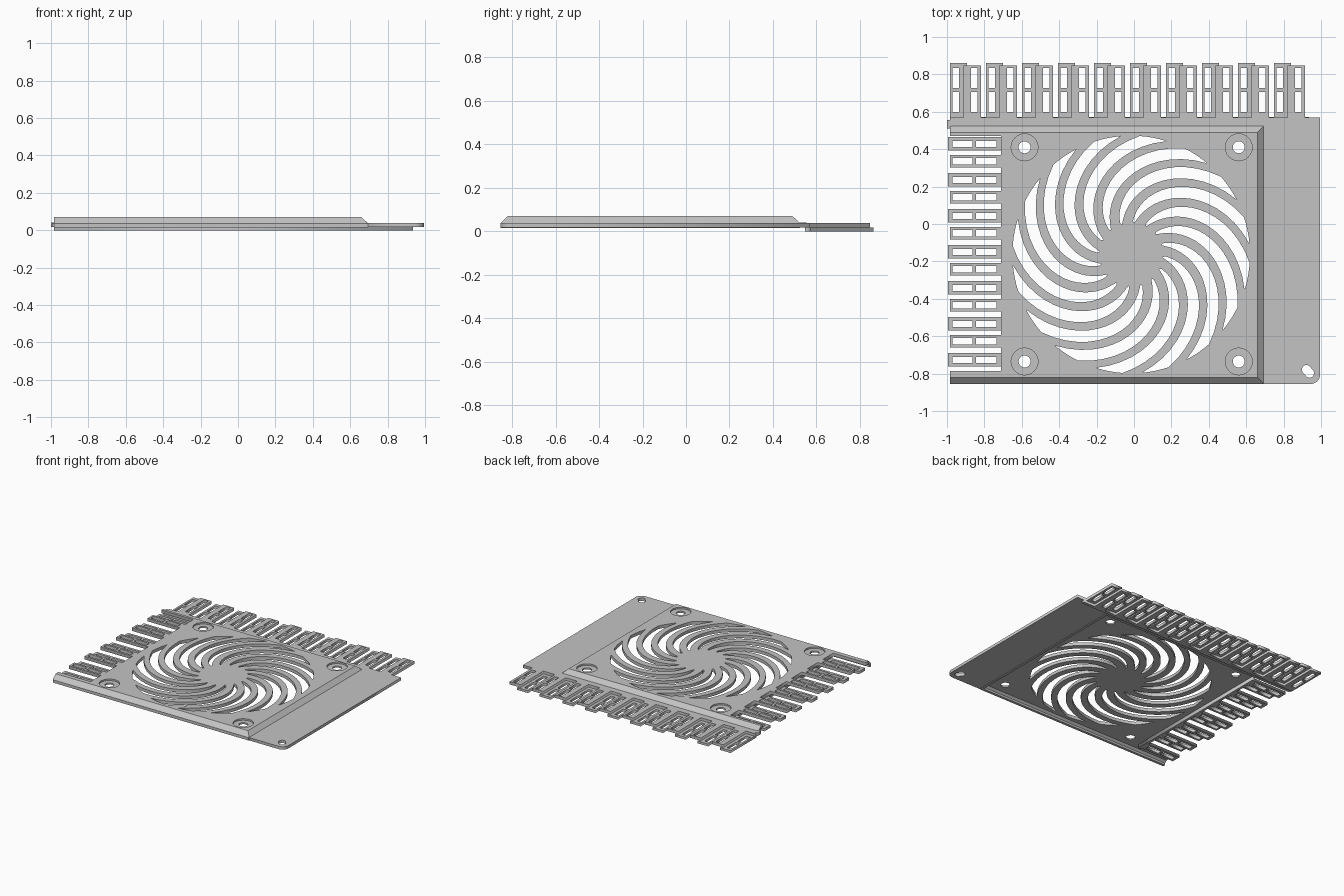
import bpy, bmesh, math

cube = bpy.data.objects.get("Cube")
if cube:
    bpy.data.objects.remove(cube, do_unlink=True)

metal = bpy.data.materials.new("grey_metal")
metal.use_nodes = True
GREY = (0.55, 0.55, 0.55, 1)
metal.diffuse_color = GREY
metal.node_tree.nodes["Principled BSDF"].inputs["Base Color"].default_value = GREY


def add_object(name, mesh):
    mesh.materials.clear()
    mesh.materials.append(metal)
    obj = bpy.data.objects.new(name, mesh)
    bpy.context.collection.objects.link(obj)
    return obj


def sheet(name, loops, z0, z1):
    """Flat sheet: first loop is the outline, the others are holes."""
    curve = bpy.data.curves.new(name + "_outline", "CURVE")
    curve.dimensions = "2D"
    curve.fill_mode = "BOTH"
    curve.extrude = (z1 - z0) / 2
    for loop in loops:
        spline = curve.splines.new("POLY")
        spline.points.add(len(loop) - 1)
        for point, (x, y) in zip(spline.points, loop):
            point.co = (x, y, 0, 1)
        spline.use_cyclic_u = True
    helper = bpy.data.objects.new(name + "_helper", curve)
    bpy.context.collection.objects.link(helper)
    graph = bpy.context.evaluated_depsgraph_get()
    mesh = bpy.data.meshes.new_from_object(helper.evaluated_get(graph))
    bpy.data.objects.remove(helper, do_unlink=True)
    obj = add_object(name, mesh)
    obj.location.z = (z0 + z1) / 2
    return obj


def rect(x0, x1, y0, y1):
    return [(x0, y0), (x1, y0), (x1, y1), (x0, y1)]


def circle(cx, cy, r, n=24):
    return [(cx + r * math.cos(i * math.tau / n), cy + r * math.sin(i * math.tau / n))
            for i in range(n)]


LEFT = -0.985
PITCH = 0.1925
BACK_SLOTS = [(0.6, 0.706), (0.727, 0.834)]
SIDE_SLOTS = [(-0.97, -0.863), (-0.845, -0.735)]


def back_teeth(start, width, base, tip, hole_start):
    """Outline points running right to left, plus the slots in each tooth."""
    points, holes = [], []
    for k in reversed(range(10)):
        x = start + k * PITCH
        points += [(x + width, base), (x + width, tip), (x, tip), (x, base)]
        h = hole_start + k * PITCH
        holes += [rect(h, h + 0.035, a, b) for a, b in BACK_SLOTS]
    return points, holes


def side_teeth(start, width, count, base, tip):
    """Outline points running top to bottom, plus the slots in each tooth."""
    points, holes = [], []
    for k in range(count):
        y = start - k * PITCH
        points += [(base, y), (tip, y), (tip, y - width), (base, y - width)]
        m = y - width / 2
        holes += [rect(a, b, m - 0.017, m + 0.017) for a, b in SIDE_SLOTS]
    return points, holes


# Fan grille: sixteen swept slots around a solid hub
FAN_X, FAN_Y, HUB, RIM = -0.015, -0.163, 0.18, 0.635
BLADES = 16


def fan_slot(index):
    step = math.tau / BLADES
    lower, upper = [], []

    def polar(r, a):
        return (FAN_X + r * math.cos(a), FAN_Y + r * math.sin(a))

    for i in range(17):
        t = i / 16
        r = HUB + (RIM - HUB) * t
        angle = math.radians(141 - 49 * t - 24 * t * t) + index * step
        slope = math.radians(49 + 48 * t) / (RIM - HUB)
        bar = 0.054 - 0.014 * t
        half = bar / 2 * math.hypot(1, r * slope) / r
        lower.append((r, angle + half))
        upper.append((r, angle + step - half))
    tip = (HUB - 0.012, (lower[0][1] + upper[0][1]) / 2)
    a, b = lower[-1][1], upper[-1][1]
    rim = [(RIM, a + (b - a) * i / 4) for i in range(1, 4)]
    return [polar(*p) for p in [tip] + lower + rim + upper[::-1]]


# Raised panel in two layers, so that the screw holes are counterbored
P_RIGHT, P_FRONT, P_BACK = 0.66, -0.82, 0.49
teeth, slots = side_teeth(0.369, 0.066, 6, -0.71, LEFT)
outline = [(LEFT, P_FRONT), (P_RIGHT, P_FRONT), (P_RIGHT, P_BACK), (LEFT, P_BACK),
           (LEFT, 0.47), (-0.71, 0.47)] + teeth + [(-0.71, -0.785), (LEFT, -0.785)]
fan = [fan_slot(i) for i in range(BLADES)]
screws = [(x, y) for x in (-0.585, 0.56) for y in (0.41, -0.735)]
for name, radius, z0, z1 in (("panel_top", 0.072, 0.058, 0.07),
                             ("panel_bottom", 0.032, 0.046, 0.058)):
    sheet(name, [outline] + slots + fan + [circle(x, y, radius) for x, y in screws], z0, z1)

# Sloped wall around three sides of the panel
section = [(0, 0.07), (0.035, 0.037), (0.035, 0.015), (0.015, 0.015), (0.015, 0.031), (0, 0.046)]
bm = bmesh.new()
rings = []
for x, y, sx, sy in ((LEFT, P_BACK, 0, 1), (P_RIGHT, P_BACK, 1, 1),
                     (P_RIGHT, P_FRONT, 1, -1), (LEFT, P_FRONT, 0, -1)):
    rings.append([bm.verts.new((x + sx * d, y + sy * d, z)) for d, z in section])
for a, b in zip(rings, rings[1:]):
    for i in range(len(section)):
        j = (i + 1) % len(section)
        bm.faces.new((a[i], a[j], b[j], b[i]))
bm.faces.new(rings[0])
bm.faces.new(rings[-1])
bmesh.ops.recalc_face_normals(bm, faces=bm.faces)
wall_mesh = bpy.data.meshes.new("panel_wall")
bm.to_mesh(wall_mesh)
bm.free()
add_object("panel_wall", wall_mesh)

# Base flange with a rounded corner, a tilted slot and the upper back teeth
teeth, slots = back_teeth(-0.912, 0.094, 0.57, 0.847, -0.872)
corner = [(0.945 + 0.05 * math.cos(a), -0.805 + 0.05 * math.sin(a))
          for a in [-math.pi / 2 + i * math.pi / 16 for i in range(9)]]
tilt = math.radians(-50)
oval = []
for i in range(20):
    a = i * math.tau / 20
    u = 0.025 * math.cos(a) + math.copysign(0.012, math.cos(a))
    v = 0.025 * math.sin(a)
    oval.append((0.93 + u * math.cos(tilt) - v * math.sin(tilt),
                 -0.788 + u * math.sin(tilt) + v * math.cos(tilt)))
outline = ([(0.685, -0.855)] + corner + [(0.995, 0.57)] + teeth
           + [(LEFT, 0.57), (LEFT, 0.515), (0.685, 0.515)])
sheet("base_flange", [outline, oval] + slots, 0.017, 0.039)

# Lower back teeth on their own strip
teeth, slots = back_teeth(LEFT, 0.092, 0.572, 0.862, -0.97)
sheet("lower_back_teeth", [[(LEFT, 0.547), (0.935, 0.547), (0.935, 0.572)] + teeth] + slots, 0, 0.018)

# Lower side teeth, joined to the panel by a step
teeth, slots = side_teeth(0.464, 0.072, 7, -0.71, -0.995)
sheet("lower_side_teeth", [[(-0.69, -0.775), (-0.69, 0.468), (-0.71, 0.468)] + teeth
                           + [(-0.71, -0.775)]] + slots, 0.018, 0.04)
sheet("side_step", [rect(-0.71, -0.69, -0.775, 0.468)], 0.038, 0.047)

# Small tab at the rear corner
sheet("corner_tab", [rect(-1, -0.975, 0.51, 0.555)], 0.017, 0.041)
